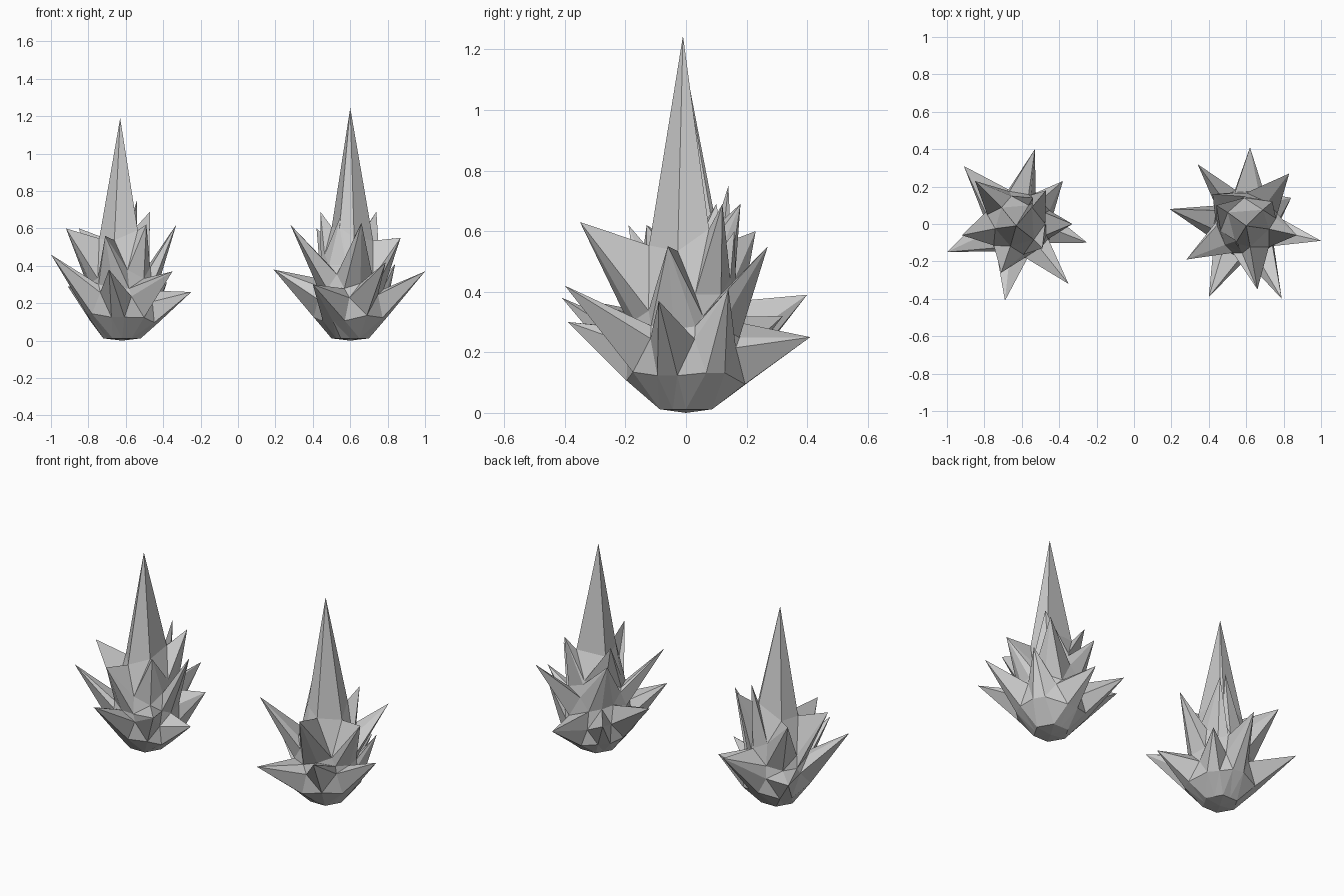
import bpy, bmesh, math
from mathutils import Vector

if "Cube" in bpy.data.objects:
    bpy.data.objects.remove(bpy.data.objects["Cube"])

# Valley surface (radius, height) between the spikes, shared by both plants
PROFILE = [(0.09, 0.012), (0.2, 0.08), (0.19, 0.24), (0.165, 0.38), (0.13, 0.5), (0.115, 0.62)]


def core_radius(z):
    for (r0, z0), (r1, z1) in zip(PROFILE, PROFILE[1:]):
        if z <= z1:
            return r0 + (r1 - r0) * max(0, z - z0) / (z1 - z0)
    return PROFILE[-1][0]


# One closed spiky skin: tips are joined into a net around the core,
# and every link between neighbouring tips dips to a valley on the core
def make_plant(name, x0, peak, tips, sides=6):
    points = [(Vector((0, 0, 0.75)), Vector(peak), False)]
    for x, y, z in tips:
        tip = Vector((x - x0, y, z))
        reach = tip.xy.length
        zc = 0.06 + 0.47 * z + (0.08 if reach < 0.25 else 0)
        flat = tip.xy.normalized() * core_radius(zc)
        points.append((Vector((flat.x, flat.y, zc)), tip, False))
    # rounded foot
    points.append((Vector((0, 0, 0)), Vector((0, 0, 0)), True))
    for k in range(sides):
        a = k * math.tau / sides
        p = Vector((0.1 * math.cos(a), 0.1 * math.sin(a), 0.012))
        points.append((p, p, True))

    # net of neighbouring tips from a hull of their directions
    net = bmesh.new()
    for base, _, _ in points:
        net.verts.new((base - Vector((0, 0, 0.3))).normalized())
    net.verts.index_update()
    bmesh.ops.convex_hull(net, input=list(net.verts))
    bmesh.ops.triangulate(net, faces=list(net.faces))

    bm = bmesh.new()
    corner = [bm.verts.new(p[1]) for p in points]
    valleys = {}

    def valley(i, j):
        key = (min(i, j), max(i, j))
        if key not in valleys:
            m = (points[i][0] + points[j][0]) / 2
            if not (points[i][2] and points[j][2]):
                flat = m.xy.normalized() * core_radius(m.z)
                m = Vector((flat.x, flat.y, m.z))
            valleys[key] = bm.verts.new(m)
        return valleys[key]

    for f in net.faces:
        i, j, k = [v.index for v in f.verts]
        a, b, c = valley(i, j), valley(j, k), valley(k, i)
        for tri in ((corner[i], a, c), (corner[j], b, a), (corner[k], c, b), (a, b, c)):
            bm.faces.new(tri)
    net.free()
    bmesh.ops.recalc_face_normals(bm, faces=bm.faces)
    mesh = bpy.data.meshes.new(name)
    bm.to_mesh(mesh)
    bm.free()
    obj = bpy.data.objects.new(name, mesh)
    obj.location.x = x0
    bpy.context.collection.objects.link(obj)


make_plant("left_spiky_plant", -0.62, (-0.01, -0.01, 1.19), [
    # lower tier
    (-1.0, -0.15, 0.46), (-0.91, 0.31, 0.29), (-0.53, 0.40, 0.39), (-0.38, 0.23, 0.31),
    (-0.25, -0.10, 0.26), (-0.35, -0.32, 0.37), (-0.69, -0.41, 0.38),
    # middle tier
    (-0.92, -0.06, 0.60), (-0.85, 0.23, 0.60), (-0.33, 0.0, 0.62), (-0.71, -0.26, 0.56),
    # upper tier
    (-0.47, 0.18, 0.69), (-0.54, 0.14, 0.75), (-0.49, -0.13, 0.62)])

make_plant("right_spiky_plant", 0.6, (0.0, -0.01, 1.245), [
    # lower tier
    (0.19, 0.08, 0.38), (0.34, 0.32, 0.32), (0.62, 0.41, 0.25), (1.0, -0.09, 0.37),
    (0.79, -0.40, 0.42), (0.40, -0.39, 0.30), (0.84, 0.14, 0.41),
    # middle tier
    (0.87, -0.06, 0.55), (0.83, 0.27, 0.55), (0.66, -0.35, 0.63), (0.28, -0.19, 0.62),
    (0.42, 0.16, 0.60),
    # upper tier
    (0.44, 0.10, 0.69), (0.74, 0.12, 0.69), (0.55, -0.09, 0.67)])
